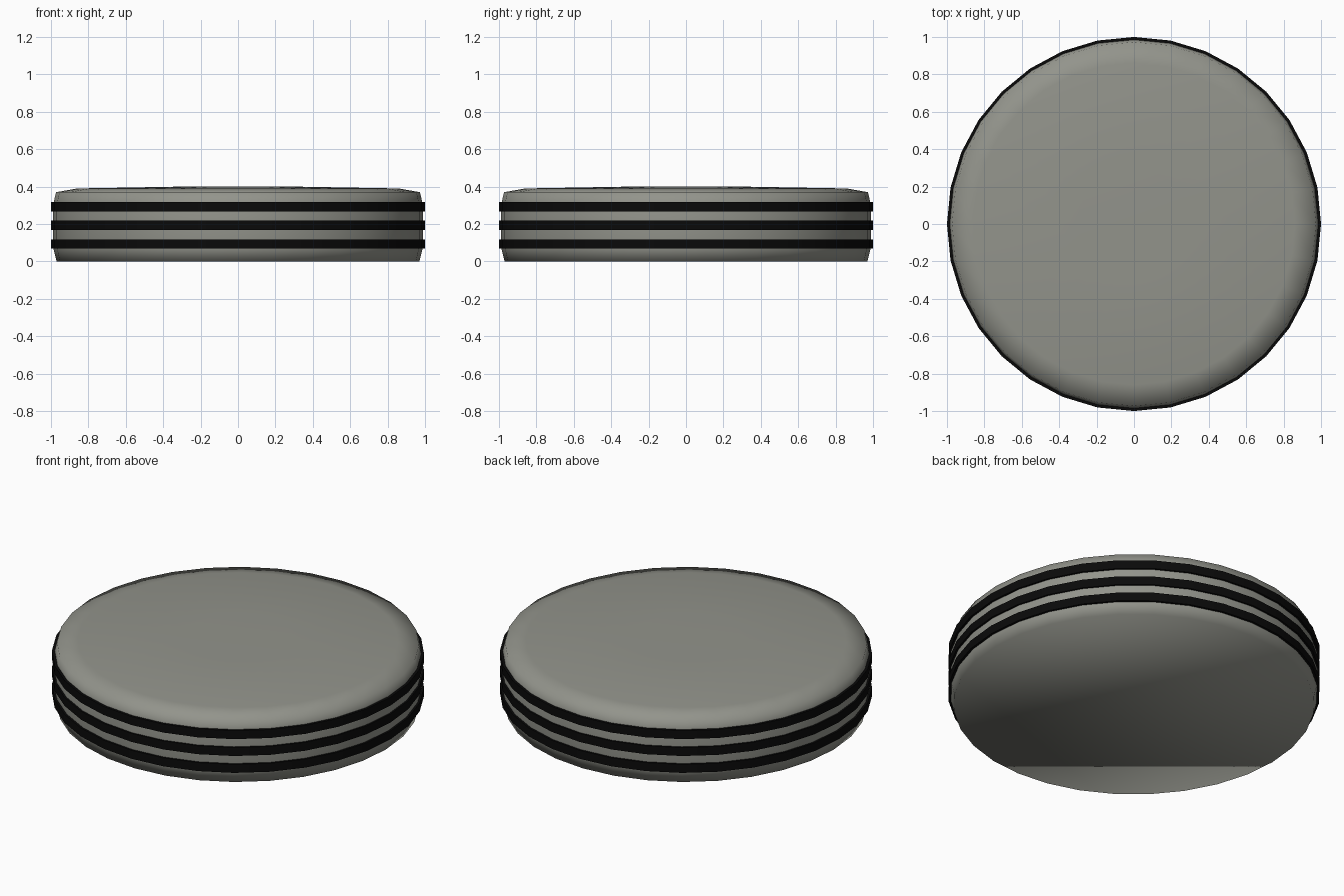
import bpy
import bmesh
from math import cos, sin, pi, radians

SIDES = 32

if "Cube" in bpy.data.objects:
    bpy.data.objects.remove(bpy.data.objects["Cube"], do_unlink=True)


def make_material(name, rgb, roughness):
    mat = bpy.data.materials.new(name)
    mat.use_nodes = True
    colour = (*rgb, 1.0)
    mat.diffuse_color = colour
    shader = mat.node_tree.nodes["Principled BSDF"]
    shader.inputs["Base Color"].default_value = colour
    shader.inputs["Roughness"].default_value = roughness
    return mat


def lathe(name, profile, mat, closed=False):
    """Turn (radius, height) points round the z axis; cap the ends unless closed."""
    bm = bmesh.new()
    rings = []
    for r, z in profile:
        rings.append([bm.verts.new((r * cos(2 * pi * i / SIDES),
                                    r * sin(2 * pi * i / SIDES), z))
                      for i in range(SIDES)])
    pairs = list(zip(rings, rings[1:]))
    if closed:
        pairs.append((rings[-1], rings[0]))
    else:
        bm.faces.new(rings[0])
        bm.faces.new(rings[-1])
    for a, b in pairs:
        for i in range(SIDES):
            j = (i + 1) % SIDES
            bm.faces.new((a[i], a[j], b[j], b[i]))
    bmesh.ops.recalc_face_normals(bm, faces=bm.faces)
    for face in bm.faces:
        face.smooth = True
    mesh = bpy.data.meshes.new(name)
    bm.to_mesh(mesh)
    bm.free()
    mesh.materials.append(mat)
    obj = bpy.data.objects.new(name, mesh)
    bpy.context.collection.objects.link(obj)
    return obj


grey = make_material("warm grey", (0.29, 0.295, 0.26), 0.6)
black = make_material("black", (0.003, 0.003, 0.003), 0.6)

# Puck body: flat base, slightly bulged wall, soft rim and shallow domed top
lathe("body", [(0.97, 0.0), (0.987, 0.07), (0.99, 0.2), (0.987, 0.31),
               (0.973, 0.37), (0.86, 0.39), (0.3, 0.4)], grey)

# Three raised bands round the wall
for label, z in (("lower", 0.093), ("middle", 0.193), ("upper", 0.293)):
    low, high = z - 0.025, z + 0.025
    band = lathe(label + "_band", [(0.95, low), (1.0, low), (1.0, high), (0.95, high)],
                 black, closed=True)
    bpy.ops.object.select_all(action="DESELECT")
    band.select_set(True)
    bpy.context.view_layer.objects.active = band
    bpy.ops.object.shade_smooth_by_angle(angle=radians(40))
